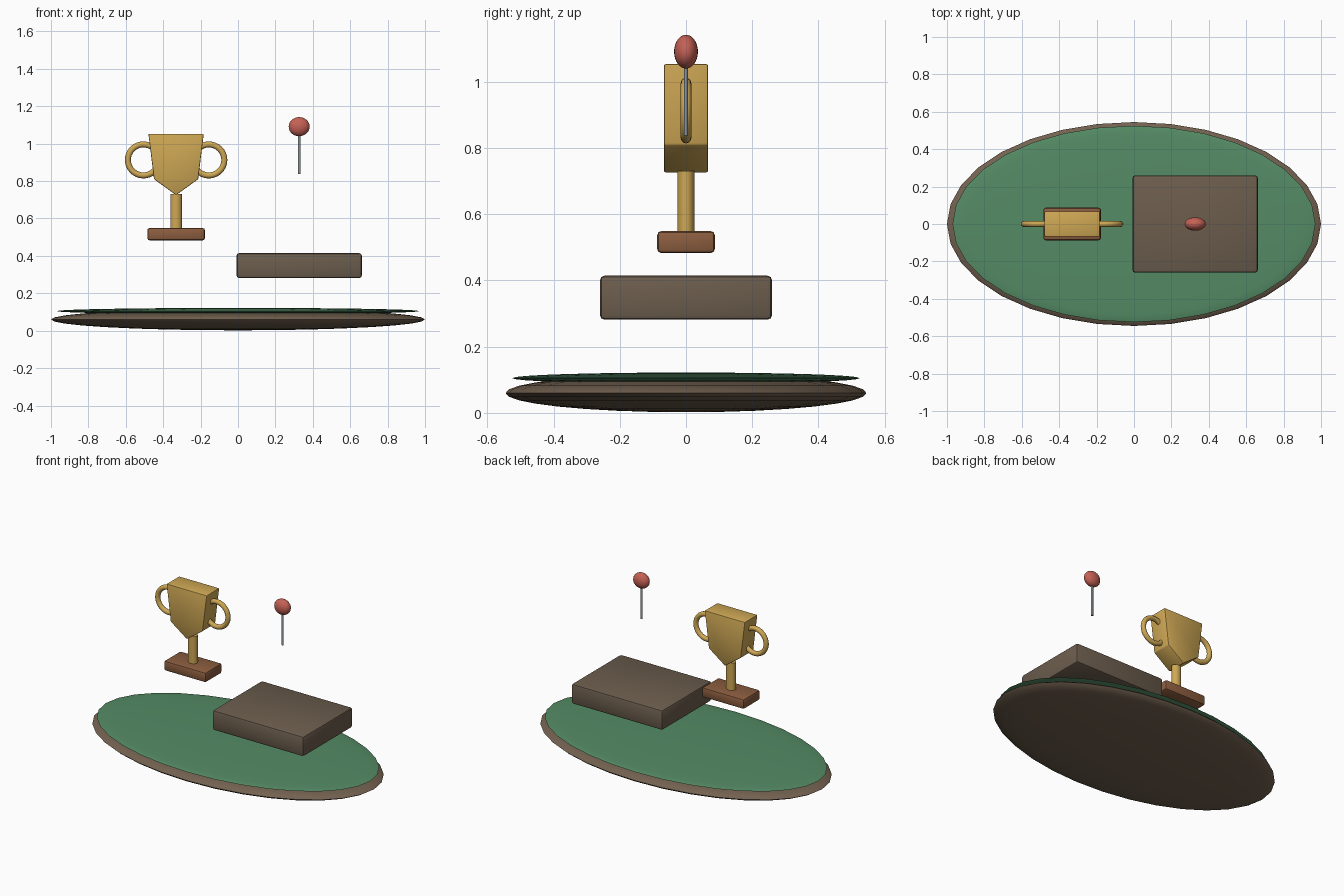
import bpy, bmesh
from math import pi

if "Cube" in bpy.data.objects:
    bpy.data.objects.remove(bpy.data.objects["Cube"])


def material(name, rgb):
    m = bpy.data.materials.new(name)
    m.diffuse_color = (*rgb, 1)
    m.use_nodes = True
    m.node_tree.nodes["Principled BSDF"].inputs["Base Color"].default_value = m.diffuse_color
    return m


EARTH = material("earth", (0.17, 0.12, 0.08))
GREEN = material("green", (0.09, 0.26, 0.13))
STONE = material("stone", (0.15, 0.11, 0.075))
GOLD = material("gold", (0.62, 0.39, 0.09))
WOOD = material("wood", (0.26, 0.11, 0.05))
RED = material("red", (0.56, 0.12, 0.09))
STEEL = material("steel", (0.26, 0.30, 0.32))

CUP_X, PIN_X = -0.331, 0.327


def finish(name, mat, scale=(1, 1, 1), bevel=0):
    ob = bpy.context.object
    ob.name = name
    ob.scale = scale
    bpy.ops.object.transform_apply(location=False, rotation=True, scale=True)
    ob.data.materials.append(mat)
    if bevel:
        mod = ob.modifiers.new("rounded_edges", 'BEVEL')
        mod.width, mod.segments = bevel, 2
        bpy.ops.object.modifier_apply(modifier=mod.name)
    bpy.ops.object.shade_smooth_by_angle(angle=0.6)
    return ob


def ball(name, mat, loc, radii, seg=32, rings=16):
    bpy.ops.mesh.primitive_uv_sphere_add(segments=seg, ring_count=rings, radius=1, location=loc)
    ob = finish(name, mat, radii)
    bpy.ops.object.shade_smooth()
    return ob


def box(name, mat, loc, size, bevel):
    bpy.ops.mesh.primitive_cube_add(size=1, location=loc)
    return finish(name, mat, size, bevel)


def rod(name, mat, x, z0, z1, rx, ry):
    bpy.ops.mesh.primitive_cylinder_add(vertices=24, radius=1, depth=1, location=(x, 0, (z0 + z1) / 2))
    return finish(name, mat, (rx, ry, z1 - z0))


# Oval ground: earth disc with a thin grass layer
ball("ground_disc", EARTH, (0, 0, 0.06), (1, 0.545, 0.058))
ball("grass_layer", GREEN, (0, 0, 0.105), (0.97, 0.525, 0.017))

# Floating stone slab
box("stone_slab", STONE, (PIN_X, 0, 0.348), (0.67, 0.52, 0.133), 0.014)

# Trophy foot and stem
box("trophy_foot", WOOD, (CUP_X, 0, 0.516), (0.308, 0.174, 0.066), 0.012)
rod("trophy_stem", GOLD, CUP_X, 0.54, 0.73, 0.031, 0.0257)

# Trophy cup: extruded shield profile
profile = [(-0.148, 1.053), (-0.118, 0.81), (0, 0.725), (0.118, 0.81), (0.148, 1.053)]
bm = bmesh.new()
face = bm.faces.new([bm.verts.new((x, -0.067, z)) for x, z in profile])
ext = bmesh.ops.extrude_face_region(bm, geom=[face])
bmesh.ops.translate(bm, vec=(0, 0.134, 0),
                    verts=[v for v in ext["geom"] if isinstance(v, bmesh.types.BMVert)])
bmesh.ops.recalc_face_normals(bm, faces=bm.faces)
mesh = bpy.data.meshes.new("trophy_cup")
bm.to_mesh(mesh)
bm.free()
cup = bpy.data.objects.new("trophy_cup", mesh)
cup.location.x = CUP_X
bpy.context.collection.objects.link(cup)
bpy.ops.object.select_all(action='DESELECT')
cup.select_set(True)
bpy.context.view_layer.objects.active = cup
finish("trophy_cup", GOLD, bevel=0.005)

# Ring handles
for side, name in ((-1, "left_handle"), (1, "right_handle")):
    bpy.ops.mesh.primitive_torus_add(major_radius=0.083, minor_radius=0.016, major_segments=32,
                                     minor_segments=12, rotation=(pi / 2, 0, 0),
                                     location=(CUP_X + side * 0.175, 0, 0.913))
    finish(name, GOLD)
    bpy.ops.object.shade_smooth()

# Round-headed pin
rod("pin_shaft", STEEL, PIN_X, 0.838, 1.07, 0.0075, 0.006)
ball("pin_head", RED, (PIN_X, 0, 1.091), (0.056, 0.036, 0.051), 24, 16)
